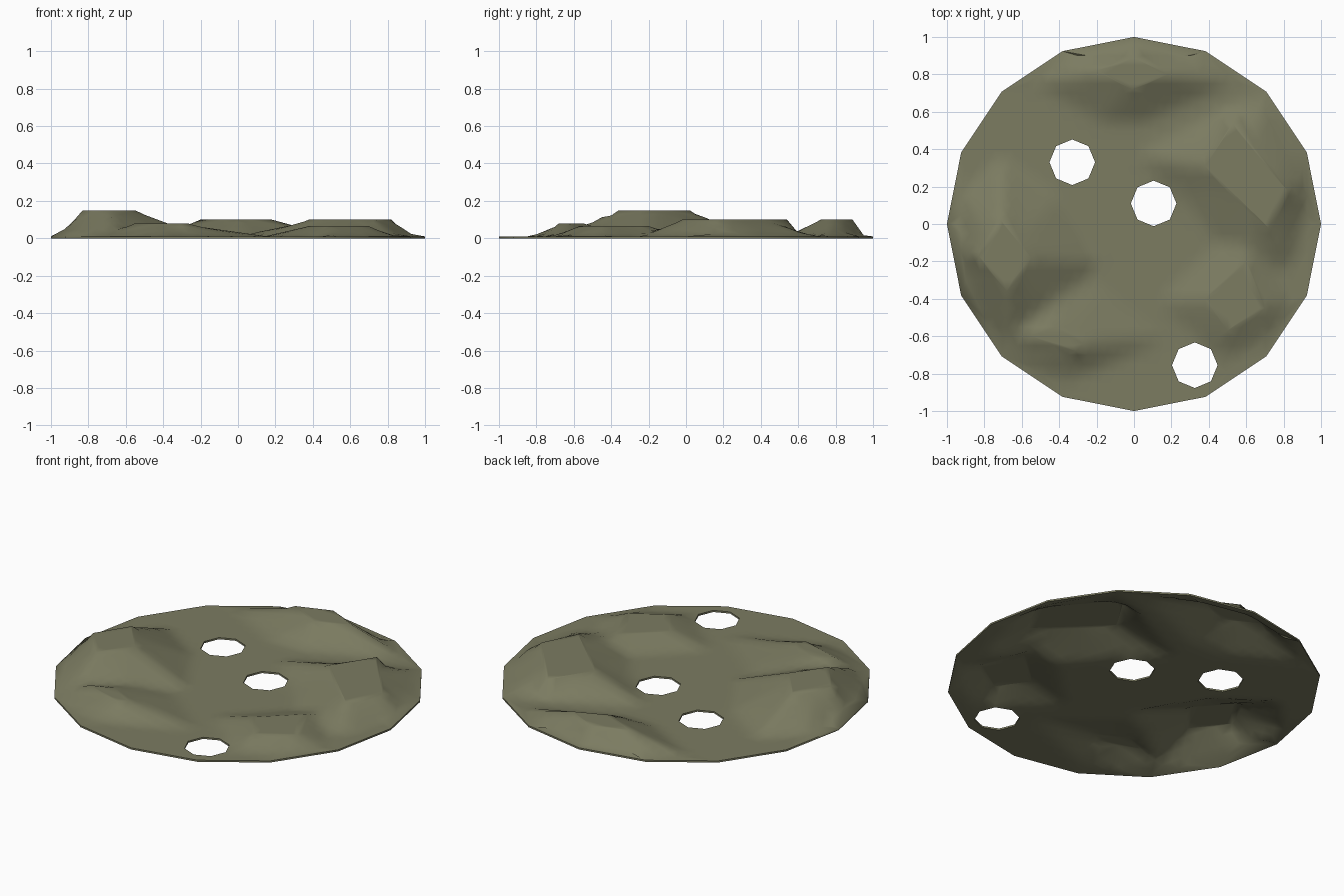
import bpy, bmesh, math
from mathutils import Vector as V
from mathutils.geometry import delaunay_2d_cdt

if "Cube" in bpy.data.objects:
    bpy.data.objects.remove(bpy.data.objects["Cube"])

THICK = 0.01

# Each hill: height, plateau outline, foot outline
HILLS = [
    (0.10, [(-.20, .82), (-.01, .72), (.18, .80), (0, .89)],
           [(-.57, .77), (-.17, .54), (.05, .54), (.57, .77), (.3, .90), (0, .96), (-.3, .90)]),
    (0.10, [(.38, .31), (.72, -.02), (.82, .18), (.53, .54)],
           [(0, .37), (.24, .16), (.36, 0), (.64, -.32), (.85, -.2), (.96, .2), (.90, .38), (.70, .70)]),
    (0.15, [(-.83, -.17), (-.68, -.36), (-.55, -.18), (-.71, .02)],
           [(-.97, -.17), (-.91, -.38), (-.80, -.55), (-.66, -.70), (-.4, -.5),
            (-.19, -.2), (-.4, .15), (-.71, .36), (-.92, .15)]),
    (0.08, [(-.55, -.60), (-.31, -.68), (-.27, -.64), (-.42, -.55)],
           [(-.76, -.58), (-.70, -.69), (-.52, -.80), (-.35, -.83), (.18, -.62), (-.15, -.35), (-.42, -.25)]),
    (0.065, [(.38, -.40), (.50, -.57), (.70, -.45), (.60, -.20)],
            [(.12, -.42), (.48, -.73), (.75, -.6), (.86, -.42), (.6, .05)]),
]
HOLES = [(-.33, .33), (.105, .11), (.325, -.755)]
HOLE_R = 0.122


def ring(cx, cy, r, n):
    return [V((cx + r * math.cos(math.tau * i / n), cy + r * math.sin(math.tau * i / n))) for i in range(n)]


def reach(c, d, poly):
    """Distance from c along d to the outline."""
    best = 1e-6
    for a, b in zip(poly, poly[1:] + poly[:1]):
        a, e = V(a) - c, V(b) - V(a)
        den = d.x * e.y - d.y * e.x
        if abs(den) < 1e-9:
            continue
        t = (a.x * e.y - a.y * e.x) / den
        s = (a.x * d.y - a.y * d.x) / den
        if t > 0 and -1e-6 <= s <= 1 + 1e-6:
            best = max(best, t)
    return best


def height(p):
    z = 0
    for top, plateau, foot in HILLS:
        c = sum((V(q) for q in plateau), V((0, 0))) / len(plateau)
        r = (p - c).length
        k = 1
        if r > 1e-6:
            d = (p - c) / r
            r1, r2 = reach(c, d, plateau), reach(c, d, foot)
            k = min(1, max(0, (r2 - r) / max(r2 - r1, 1e-4)))
        z = max(z, k * (top - THICK))
    return z


# Outlines: rim, holes and plateaus
pts, edges = [], []
loops = [ring(0, 0, 1, 16)] + [ring(x, y, HOLE_R, 8) for x, y in HOLES]
loops += [[V(q) for q in h[1]] for h in HILLS]
for loop in loops:
    o, n = len(pts), len(loop)
    pts += loop
    edges += [(o + i, o + (i + 1) % n) for i in range(n)]

# Inner points that carry the slopes
fixed = list(pts)
STEP = 0.05
for i in range(-20, 21):
    for j in range(-20, 21):
        p = V((i * STEP + (j % 2) * STEP / 2, j * STEP))
        if p.length > 0.955 or any((p - V(h)).length < HOLE_R + 0.02 for h in HOLES):
            continue
        if all((p - q).length > 0.02 for q in fixed):
            pts.append(p)

verts, _, faces, *_ = delaunay_2d_cdt(pts, edges, [], 0, 1e-5)

# Sheet with open holes, then thickened straight up
bm = bmesh.new()
bv = [bm.verts.new((p.x, p.y, height(p))) for p in verts]
for f in faces:
    c = sum((verts[i] for i in f), V((0, 0))) / len(f)
    if all((c - V(h)).length > HOLE_R * 0.925 for h in HOLES):
        bm.faces.new([bv[i] for i in f])
bmesh.ops.delete(bm, geom=[v for v in bm.verts if not v.link_faces], context='VERTS')
low = list(bm.faces)
ext = bmesh.ops.extrude_face_region(bm, geom=low, use_keep_orig=True)
for v in ext["geom"]:
    if isinstance(v, bmesh.types.BMVert):
        v.co.z += THICK
bmesh.ops.recalc_face_normals(bm, faces=bm.faces)

mesh = bpy.data.meshes.new("hilly_disc")
bm.to_mesh(mesh)
bm.free()
disc = bpy.data.objects.new("hilly_disc", mesh)
bpy.context.collection.objects.link(disc)
mat = bpy.data.materials.new("olive_ground")
mat.diffuse_color = (0.2, 0.2, 0.12, 1)
mat.use_nodes = True
mat.node_tree.nodes["Principled BSDF"].inputs["Base Color"].default_value = mat.diffuse_color
mesh.materials.append(mat)

bpy.context.view_layer.objects.active = disc
disc.select_set(True)
bpy.ops.object.shade_smooth_by_angle(angle=math.radians(50))
